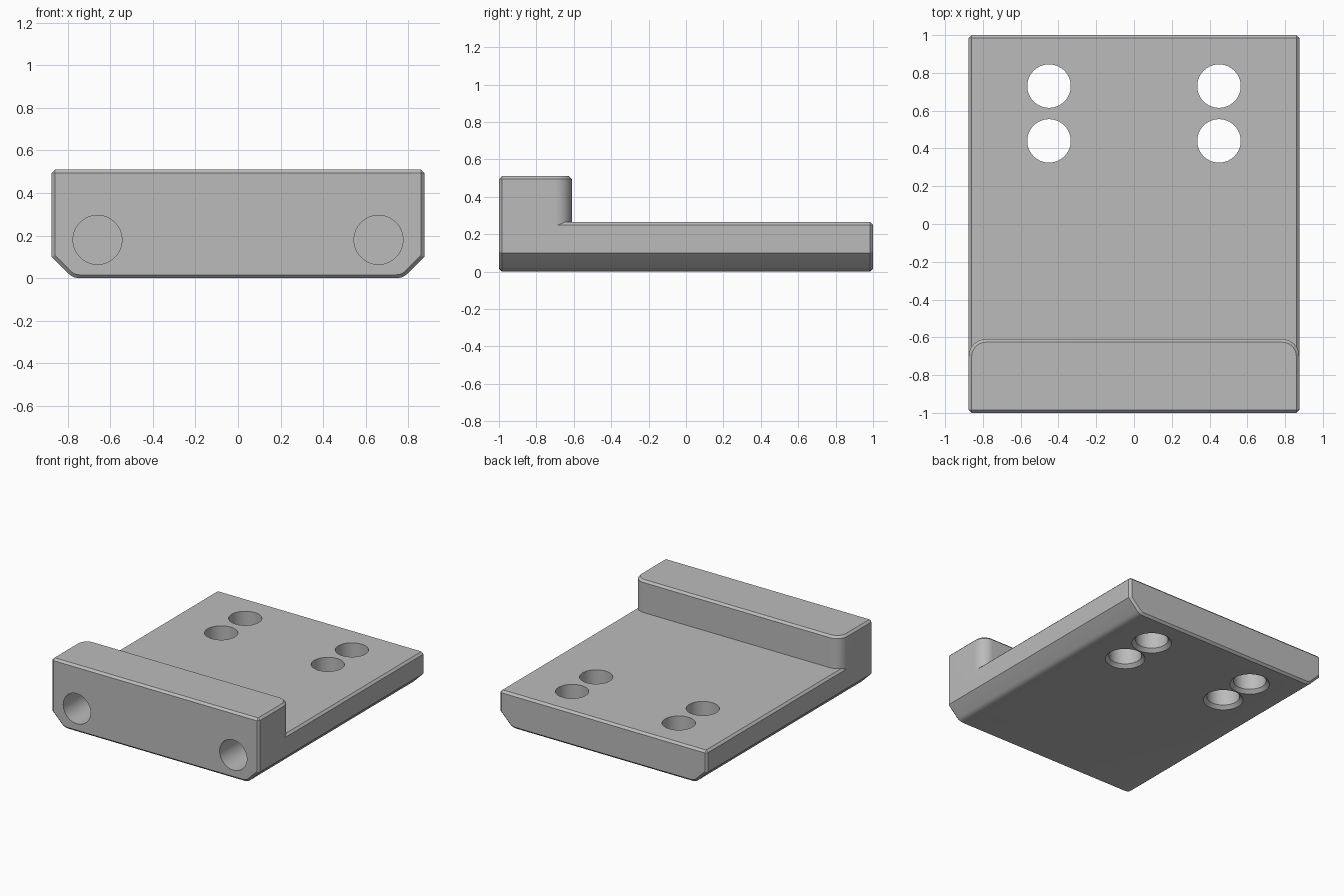
import bpy, bmesh, math
from mathutils import Matrix, Vector

cube = bpy.data.objects.get("Cube")
if cube:
    bpy.data.objects.remove(cube, do_unlink=True)

W, L, PLATE_TOP, LIP_TOP = 0.875, 1.0, 0.265, 0.51
LIP_BACK, LIP_BASE, RADIUS, EDGE = -0.61, 0.13, 0.09, 0.016

grey = bpy.data.materials.new("plain grey")
grey.use_nodes = True
colour = (0.5, 0.5, 0.5, 1)
grey.diffuse_color = colour
grey.node_tree.nodes["Principled BSDF"].inputs["Base Color"].default_value = colour


def finish(bm, name):
    bmesh.ops.recalc_face_normals(bm, faces=bm.faces)
    mesh = bpy.data.meshes.new(name)
    bm.to_mesh(mesh)
    bm.free()
    mesh.materials.append(grey)
    obj = bpy.data.objects.new(name, mesh)
    bpy.context.collection.objects.link(obj)
    return obj


def prism(name, outline, direction, skip_below=-1):
    """Extrude an outline and break its sharp edges, except those lying low."""
    bm = bmesh.new()
    face = bm.faces.new([bm.verts.new(p) for p in outline])
    new = bmesh.ops.extrude_face_region(bm, geom=[face])["geom"]
    bmesh.ops.translate(bm, vec=direction,
                        verts=[v for v in new if isinstance(v, bmesh.types.BMVert)])
    bmesh.ops.recalc_face_normals(bm, faces=bm.faces)
    sharp = [e for e in bm.edges if e.calc_face_angle(0) > math.radians(50)
             and max(v.co.z for v in e.verts) > skip_below]
    bmesh.ops.bevel(bm, geom=sharp, offset=EDGE, segments=1, affect='EDGES')
    return finish(bm, name)


def drill(name, matrix, r1, r2, depth):
    """Cutter centred on the matrix."""
    bm = bmesh.new()
    bmesh.ops.create_cone(bm, cap_ends=True, segments=64, radius1=r1,
                          radius2=r2, depth=depth, matrix=matrix)
    obj = finish(bm, name)
    obj.hide_render = True
    obj.hide_set(True)
    return obj


def combine(target, other, operation):
    mod = target.modifiers.new(operation.title(), 'BOOLEAN')
    mod.operation = operation
    mod.solver = 'EXACT'
    mod.object = other
    bpy.context.view_layer.objects.active = target
    bpy.ops.object.modifier_apply(modifier=mod.name)
    bpy.data.objects.remove(other, do_unlink=True)


# Base plate: side profile with slanted lower flanks, eased into the underside
half = [(W, PLATE_TOP), (W, 0.10), (0.795, 0.02), (0.782, 0.01), (0.766, 0.003), (0.745, 0)]
profile = half + [(-x, z) for x, z in reversed(half)]
plate = prism("mounting_plate", [(x, -L, z) for x, z in profile], Vector((0, 2 * L, 0)))

# Raised front lip with rounded rear corners
arc = [(W - RADIUS + RADIUS * math.cos(a), LIP_BACK - RADIUS + RADIUS * math.sin(a))
       for a in (math.radians(7.5 * i) for i in range(13))]
half = [(W, -L)] + arc
outline = half + [(-x, y) for x, y in reversed(half)]
lip = prism("front_lip", [(x, y, LIP_BASE) for x, y in outline],
            Vector((0, 0, LIP_TOP - LIP_BASE)), LIP_BASE + 0.01)
combine(plate, lip, 'UNION')

# Through holes countersunk from below, and blind holes in the front
for side in (-1, 1):
    for y in (0.44, 0.73):
        spot = Matrix.Translation((side * 0.45, y, 0.15))
        combine(plate, drill("through_drill", spot, 0.115, 0.115, 0.6), 'DIFFERENCE')
        spot = Matrix.Translation((side * 0.45, y, 0))
        combine(plate, drill("countersink", spot, 0.165, 0.115, 0.05), 'DIFFERENCE')
    spot = Matrix.Translation((side * 0.66, -L, 0.18)) @ Matrix.Rotation(math.pi / 2, 4, 'X')
    combine(plate, drill("front_drill", spot, 0.115, 0.115, 0.6), 'DIFFERENCE')

# Smooth the bores and rounded corners, keeping the edges crisp
plate.select_set(True)
bpy.context.view_layer.objects.active = plate
bpy.ops.object.shade_smooth_by_angle(angle=math.radians(25))
